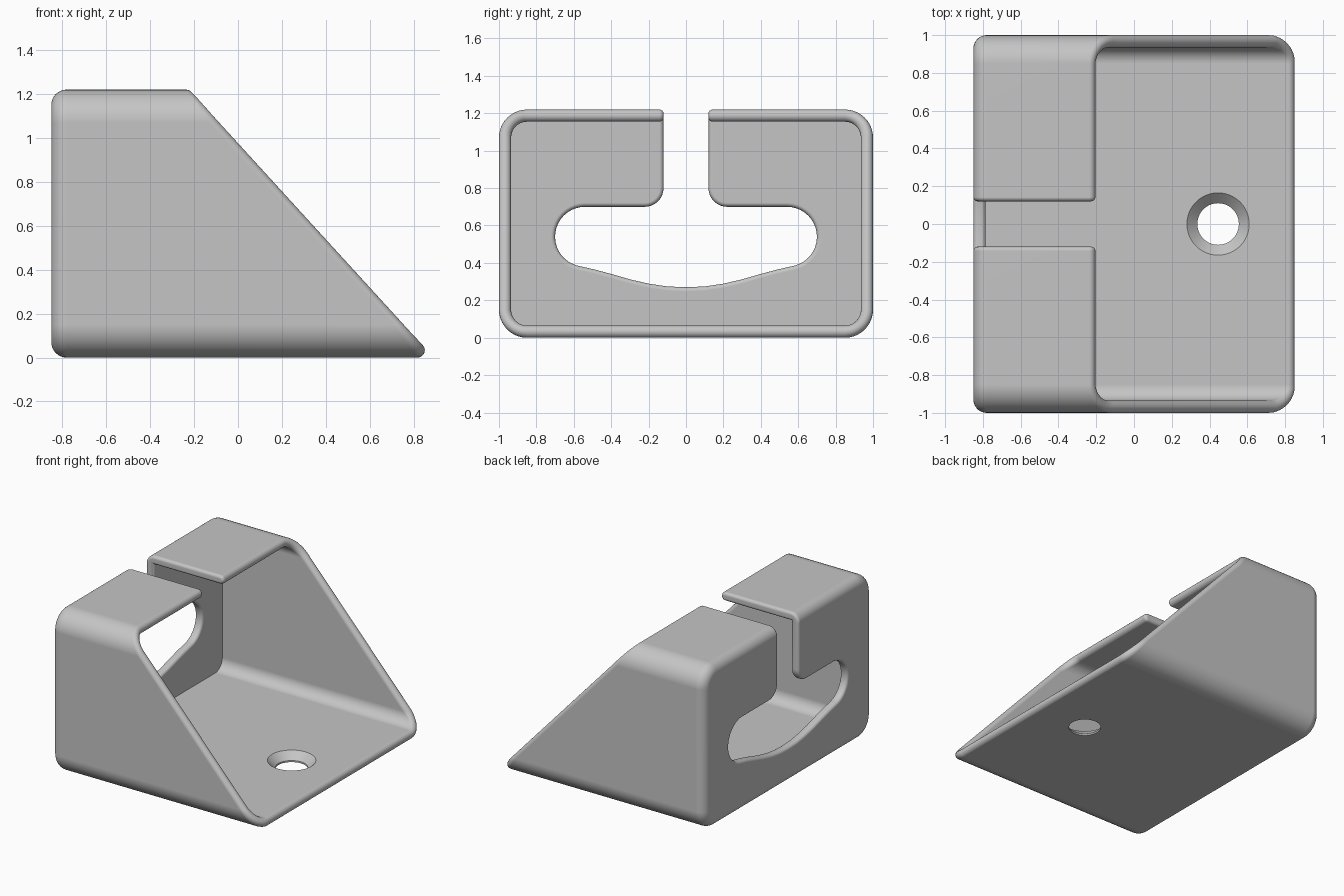
import bpy, bmesh
from math import sin, cos, pi, radians

cube = bpy.data.objects.get("Cube")
if cube:
    bpy.data.objects.remove(cube, do_unlink=True)

BACK, WALL, FILLET = -0.85, 0.065, 0.07
R = WALL / 2                       # rim is a full round

grey = bpy.data.materials.new("plain grey")
grey.use_nodes = True
grey.diffuse_color = (0.56, 0.56, 0.56, 1)
grey.node_tree.nodes["Principled BSDF"].inputs["Base Color"].default_value = (0.56, 0.56, 0.56, 1)


def arc(cy, cz, r, a0, a1, n):
    """Points on an arc, angles in degrees."""
    steps = [radians(a0 + (a1 - a0) * i / n) for i in range(n + 1)]
    return [(cy + r * cos(a), cz + r * sin(a)) for a in steps]


def make_object(name, bm):
    bmesh.ops.recalc_face_normals(bm, faces=bm.faces)
    mesh = bpy.data.meshes.new(name)
    bm.to_mesh(mesh)
    bm.free()
    mesh.materials.append(grey)
    ob = bpy.data.objects.new(name, mesh)
    bpy.context.collection.objects.link(ob)
    return ob


def loft(name, rings):
    """Skin a list of equal-length closed rings and cap both ends."""
    bm = bmesh.new()
    loops = [[bm.verts.new(p) for p in ring] for ring in rings]
    n = len(loops[0])
    for a, b in zip(loops, loops[1:]):
        for i in range(n):
            j = (i + 1) % n
            bm.faces.new((a[i], a[j], b[j], b[i]))
    bm.faces.new(loops[0])
    bm.faces.new(loops[-1])
    return make_object(name, bm)


# Mid-wall profile: rounded rectangle stored as corner centre plus normal
CORNER, MID = 0.15, 0.15 - R
profile = []
for k, (sy, z) in enumerate([(1, 1.07), (-1, 1.07), (-1, 0.15), (1, 0.15)]):
    for i in range(11):
        a = radians(90 * k + 9 * i)
        profile.append((sy * (1 - CORNER), z, cos(a), sin(a)))


def ring(radius, x):
    return [(x, cy + radius * ny, cz + radius * nz) for cy, cz, ny, nz in profile]


def rim_ring(a):
    """Ring on the rounded rim, following the slanted opening."""
    pts = []
    for cy, cz, ny, nz in profile:
        slant = 0.8175 - (cz + MID * nz - R) * 0.913
        rad = MID + R * cos(a)
        pts.append((slant + R * sin(a) * (1 + 0.35 * abs(ny)), cy + rad * ny, cz + rad * nz))
    return pts


# Shell: filleted back, outer skin, rounded rim, inner skin
rings = []
for i in range(9):
    b = pi / 2 * i / 8
    rings.append(ring(CORNER - FILLET * (1 - sin(b)), BACK + FILLET * (1 - cos(b))))
rings += [rim_ring(pi * i / 10) for i in range(11)]
rings.append(ring(CORNER - WALL, BACK + WALL))
bracket = loft("slanted_bracket", rings)

# Keyhole cutter: wide curved mouth with a slot open to the top
half = [(0.12, 1.4)]
half += arc(0.22, 0.80, 0.10, 180, 270, 8)
half += arc(0.54, 0.54, 0.16, 90, -75, 18)
half += [(0.49, 0.365), (0.40, 0.341), (0.30, 0.312), (0.20, 0.289), (0.10, 0.274)]
outline = half + [(0, 0.27)] + [(-y, z) for y, z in reversed(half)]
keyhole = loft("keyhole_cutter", [[(x, y, z) for y, z in outline] for x in (-1.0, 0.1)])

# Countersunk screw hole cutter
screw = loft("screw_hole_cutter", [
    [(0.445 + px, py, z) for px, py in arc(0, 0, r, 0, 352.5, 47)]
    for r, z in ((0.11, -0.1), (0.11, 0.012), (0.165, 0.065), (0.165, 0.15))])

bpy.context.view_layer.objects.active = bracket
for cutter in (keyhole, screw):
    mod = bracket.modifiers.new("cut", "BOOLEAN")
    mod.operation = "DIFFERENCE"
    mod.solver = "EXACT"
    mod.object = cutter
    bpy.ops.object.modifier_apply(modifier=mod.name)
    bpy.data.objects.remove(cutter, do_unlink=True)

# Round the edges of the keyhole cut
bm = bmesh.new()
bm.from_mesh(bracket.data)
bmesh.ops.remove_doubles(bm, verts=bm.verts, dist=0.0002)


def on_keyhole(e):
    return (len(e.link_faces) == 2 and e.is_convex and e.calc_face_angle(0) > radians(40)
            and all(abs(v.co.y) < 0.75 and v.co.z > 0.2 and v.co.x < -0.1 for v in e.verts))


bmesh.ops.bevel(bm, geom=[e for e in bm.edges if on_keyhole(e)], offset=0.022,
                offset_type="OFFSET", segments=4, profile=0.5, affect="EDGES",
                clamp_overlap=False)
bm.to_mesh(bracket.data)
bm.free()

bpy.ops.object.select_all(action="DESELECT")
bracket.select_set(True)
bpy.ops.object.shade_smooth_by_angle(angle=radians(32))
weighted = bracket.modifiers.new("even shading", "WEIGHTED_NORMAL")
weighted.keep_sharp = True
